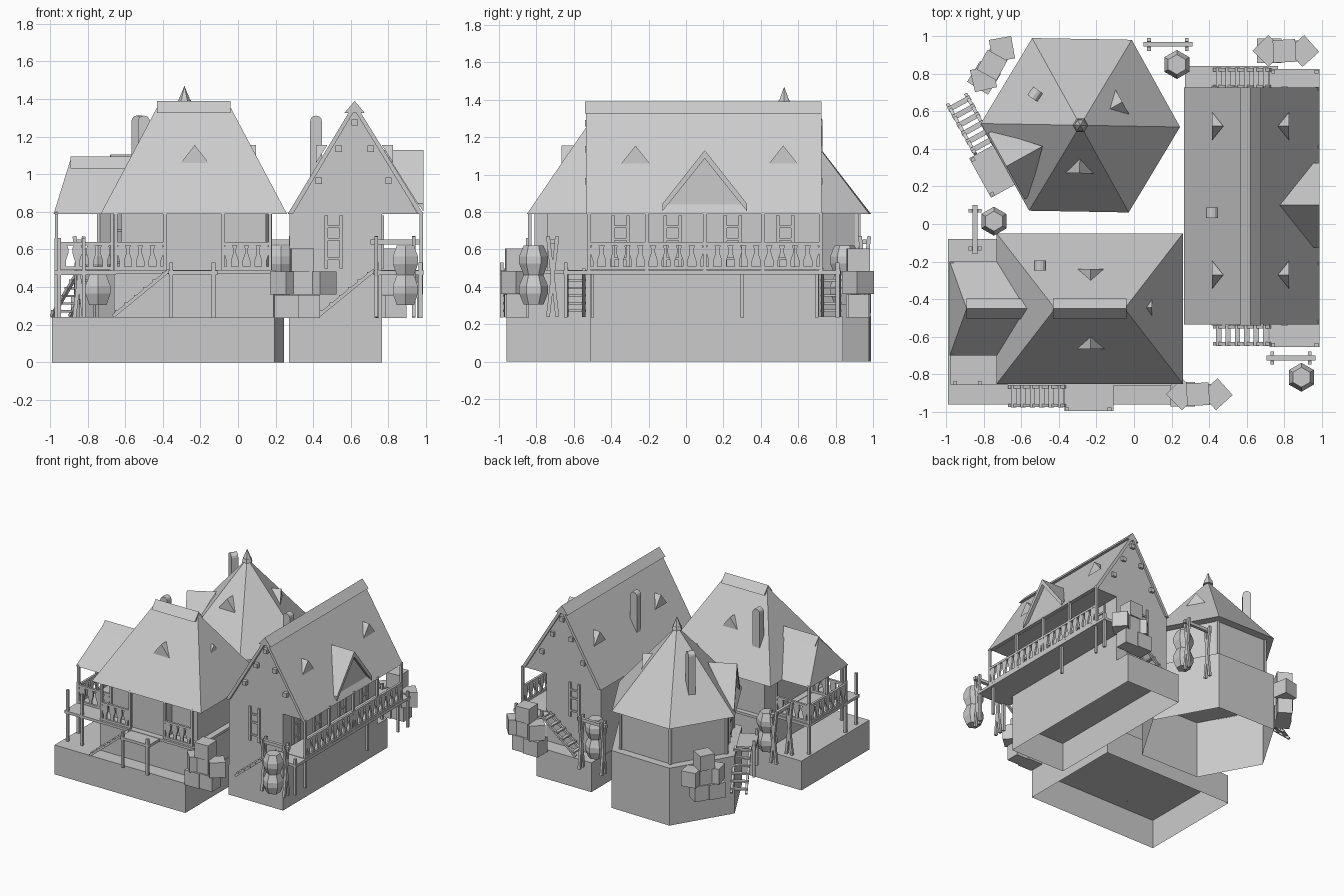
import bpy, bmesh
from math import cos, sin, pi, radians
from mathutils import Matrix, Vector

if "Cube" in bpy.data.objects:
    bpy.data.objects.remove(bpy.data.objects["Cube"])

I = Matrix.Identity(4)


def frame(x, y, z=0, deg=0):
    return Matrix.Translation((x, y, z)) @ Matrix.Rotation(radians(deg), 4, 'Z')


def finish(name, bm, M=I):
    bm.transform(M)
    bmesh.ops.recalc_face_normals(bm, faces=bm.faces[:])
    me = bpy.data.meshes.new(name)
    bm.to_mesh(me)
    bm.free()
    ob = bpy.data.objects.new(name, me)
    bpy.context.collection.objects.link(ob)
    return ob


def hull(name, pts, M=I, open_bottom=False):
    """Convex solid around points; optionally without its lowest face."""
    bm = bmesh.new()
    for p in pts:
        bm.verts.new(p)
    bmesh.ops.convex_hull(bm, input=bm.verts[:])
    bmesh.ops.dissolve_limit(bm, angle_limit=0.01, verts=bm.verts[:], edges=bm.edges[:])
    if open_bottom:
        low = [f for f in bm.faces if all(v.co.z < 0.001 for v in f.verts)]
        bmesh.ops.delete(bm, geom=low, context='FACES')
    return finish(name, bm, M)


def box(name, x, y, z, M=I, **k):
    return hull(name, [(a, b, c) for a in x for b in y for c in z], M, **k)


def prism(name, prof, y0, y1, M=I):
    """Extrude an x-z profile along y."""
    bm = bmesh.new()
    f = bm.faces.new([bm.verts.new((x, y0, z)) for x, z in prof])
    r = bmesh.ops.extrude_face_region(bm, geom=[f])
    for v in [g for g in r['geom'] if isinstance(g, bmesh.types.BMVert)]:
        v.co.y = y1
    return finish(name, bm, M)


def beam(name, p, q, w=0.016, M=I):
    p, q = Vector(p), Vector(q)
    R = Matrix.Translation(p) @ (q - p).to_track_quat('Z', 'Y').to_matrix().to_4x4()
    h = w / 2
    return box(name, (-h, h), (-h, h), (0, (q - p).length), M @ R)


def ring(r, z, c=(0, 0), off=0):
    return [(c[0] + r * cos(off + i * pi / 3), c[1] + r * sin(off + i * pi / 3), z) for i in range(6)]


def railing(p, q, n_posts):
    p, q = Vector(p).to_3d(), Vector(q).to_3d()
    d = q - p
    for z in (0.5, 0.63):
        beam("rail", p + Vector((0, 0, z)), q + Vector((0, 0, z)), 0.018)
    for i in range(n_posts):
        c = p + d * i / (n_posts - 1)
        beam("porch_post", (c.x, c.y, 0.47), (c.x, c.y, 0.8), 0.018)
    half = [(.013, .5), (.013, .54), (.026, .58), (.026, .605), (.016, .63)]
    prof = half + [(-x, z) for x, z in half[::-1]]
    n = round(d.length / 0.07)
    for i in range(n):
        c = p + d * (i + 0.5) / n
        R = Vector((1, 0, 0)).rotation_difference(d.normalized()).to_matrix().to_4x4()
        prism("baluster", prof, -0.007, 0.007, Matrix.Translation(c) @ R)


def stair(M, w=0.1):
    """Descends along local +x from z .48 to .24, centred on local y."""
    for s in (-1, 1):
        beam("stair_stringer", (0, s * w / 2, 0.49), (0.3, s * w / 2, 0.245), 0.018, M)
    for i in range(6):
        t = (i + 0.5) / 6
        x, z = 0.3 * t, 0.49 - 0.245 * t
        box("stair_step", (x - .014, x + .014), (-w / 2 - .012, w / 2 + .012), (z, z + .012), M)


def landing(x, y, M=I, posts=()):
    box("landing", x, y, (0.465, 0.487), M)
    for px, py in posts:
        beam("landing_post", (px, py, 0.235), (px, py, 0.53), 0.02, M)


def dormer(M, w=0.15, h=0.095, d=0.075):
    hull("small_dormer", [(-w / 2, 0, 0), (w / 2, 0, 0), (0, 0, h), (0, d, h)], M)


def big_dormer(M, w, h, d):
    # recessed gable between two roof leaves
    hull("dormer_gable", [(-w / 2, .03, 0), (w / 2, .03, 0), (0, .03, h - .02), (0, d, h - .02)], M)
    for s in (-1, 1):
        hull("dormer_roof", [(0, 0, h), (0, 0, h - .045), (s * w / 2, 0, .02), (s * w / 2, 0, -.02),
                             (0, d, h), (s * w / 2, .03, .02)], M)


def chimney(x, y, deg=0):
    arch = [(.032 * cos(i * pi / 6), 1.28 + .032 * sin(i * pi / 6)) for i in range(7)]
    prism("chimney", [(.032, .95)] + arch + [(-.032, .95)], -.027, .027, frame(x, y, 0, deg))


def ridge_cap(p, q, z, half=0.055, drop=0.065):
    nx, ny = (0, half) if p[1] == q[1] else (half, 0)
    hull("ridge_cap", [(x + s * nx, y + s * ny, z - (drop if s else 0)) for x, y in (p, q) for s in (-1, 0, 1)])


def crates(M):
    for x, z, s, a in ((-.08, .235, .13, 0), (.04, .235, .11, 0), (-.085, .36, .12, 45),
                       (.1, .36, .12, 42), (.005, .36, .1, 0), (0, .482, .12, 3)):
        box("crate", (-s / 2, s / 2), (-s / 2, s / 2), (z, z + .123), M @ frame(x, 0, 0, a))


def barrels(x, y):
    for z in (.305, .463):
        hull("barrel", ring(.053, z) + ring(.077, z + .06) + ring(.077, z + .1) + ring(.053, z + .158),
             frame(x, y, 0, 30))


def rack(M):
    for x in (-.1, .1):
        for s in (-1, 1):
            beam("rack_leg", (x, -.025 * s, .24), (x, .025 * s, .67), .02, M)
    beam("rack_bar", (-.13, 0, .64), (.13, 0, .64), .025, M)


def window(M, w=0.08, h=0.28):
    for x in (-w / 2, w / 2):
        beam("window_side", (x, 0, 0), (x, 0, h), .018, M)
    for z in (.05, h * .55, h - .06):
        beam("window_bar", (-w / 2, 0, z), (w / 2, 0, z), .014, M)


# ---- front-left house: base, storeys, hipped roof
box("front_base", (-.99, .195), (-.96, -.08), (0, .24), open_bottom=True)
box("front_lower_storey", (-.66, .19), (-.84, -.1), (.24, .47))
box("front_floor", (-.67, .2), (-.86, -.09), (.47, .49))
box("front_walls", (-.62, .15), (-.74, -.13), (.49, .8))
box("front_entrance", (-.39, -.08), (-.81, -.7), (.49, .8))
hull("front_roof", [(x, y, .79) for x in (-.73, .26) for y in (-.85, -.05)]
     + [(-.42, -.45, 1.375), (-.05, -.45, 1.375)])
ridge_cap((-.43, -.45), (-.04, -.45), 1.39)
for a, b in ((-.65, -.39), (-.08, .17)):
    railing((a, -.835), (b, -.835), 2)
for x, y, d in ((-.23, -.665, 0), (-.23, -.24, 180)):
    dormer(frame(x, y, 1.06, d))
dormer(frame(.095, -.445, 1.06, 90), d=.055)
chimney(-.5, -.22)
# side wing with veranda
hull("wing_roof", [(x, y, .79) for x in (-.98, -.55) for y in (-.7, -.2)]
     + [(-.89, -.45, 1.08), (-.4, -.45, 1.08)])
ridge_cap((-.89, -.45), (-.57, -.45), 1.095)
box("wing_deck", (-.975, -.65), (-.855, -.2), (.465, .487))
railing((-.965, -.685), (-.965, -.215), 3)
railing((-.965, -.685), (-.67, -.685), 2)
railing((-.965, -.215), (-.67, -.215), 2)
for x, y in ((-.95, -.845), (-.82, -.845), (-.965, -.685), (-.965, -.215)):
    beam("wing_post", (x, y, .24), (x, y, .66), .02)
# front landing and stair
landing((-.37, -.11), (-.995, -.85), posts=((-.355, -.985), (-.13, -.985)))
stair(frame(-.365, -.915, 0, 180))

# ---- right house: long gabled hall with balcony
box("right_base", (.27, .765), (-.51, .84), (0, .24), open_bottom=True)
box("right_walls", (.275, .765), (-.51, .71), (.24, .8))
prism("right_gable", [(.29, .79), (.955, .79), (.62, 1.36)], -.51, .71)
for s, e in ((-1, .265), (1, .985)):
    prism("right_roof_slope", [(e, .79), (.62, 1.38), (.62, 1.34), (e - s * .028, .79)], -.535, .725)
ridge_cap((.62, -.54), (.62, .725), 1.39)
for x, z in ((.43, .965), (.535, 1.135), (.62, 1.275), (.705, 1.135), (.80, .965)):
    for y0, y1 in ((-.54, -.5), (.7, .73)):
        box("purlin_end", (x - .017, x + .017), (y0, y1), (z - .017, z + .017))
box("balcony_deck", (.76, .985), (-.53, .73), (.465, .49))
railing((.975, -.52), (.975, .72), 5)
for y in (-.5, .3, .7):
    beam("balcony_leg", (.96, y, .235), (.96, y, .47), .018)
for y in (-.35, -.07, .25, .53):
    window(frame(.768, y, .5, 90))
window(frame(.51, -.512, .5))
window(frame(.51, .712, .5))
for y in (.52, -.27):
    dormer(frame(.825, y, 1.06, 90), d=.06)
    dormer(frame(.415, y, 1.06, -90), d=.06)
big_dormer(frame(.985, .1, .825, 90), .45, .305, .21)
chimney(.415, .06)
# end landings and stairs
for y0, y1, yp in ((-.655, -.53, -.643), (.725, .825, .81)):
    landing((.72, .985), (y0, y1), posts=((.74, yp), (.97, yp)))
    stair(frame(.725, (y0 + y1) / 2, 0, 180), .09)

# ---- hexagonal tower house
C, OFF = (-.285, .525), radians(-1)
hull("tower_base", ring(.53, 0, C, OFF) + ring(.53, .47, C, OFF), open_bottom=True)
hull("tower_walls", ring(.455, .47, C, OFF) + ring(.455, .8, C, OFF))
for x, y, z in ring(.455, .47, C, OFF):
    beam("tower_corner_post", (x, y, z), (x, y, .8), .022)
hull("tower_roof", ring(.53, .79, C, OFF) + [(*C, 1.39)])
hull("finial_collar", ring(.042, 1.365, C, OFF) + ring(.034, 1.395, C, OFF))
hull("finial", ring(.033, 1.39, C, OFF) + [(*C, 1.47)])
for a in (29, -91):
    r = radians(a)
    dormer(frame(C[0] + .255 * cos(r), C[1] + .255 * sin(r), 1.06, a + 90))
n = radians(209)
big_dormer(frame(C[0] + .45 * cos(n), C[1] + .45 * sin(n), .805, 299), .4, .3, .22)
window(frame(C[0] + .397 * cos(n), C[1] + .397 * sin(n), .48, 299), .1)
chimney(-.525, .69, -35)
# tower landing and stair, running along the dormer face
T = frame(-.755, .285, 0, 119)
landing((-.125, .115), (-.07, .075), T, posts=((-.11, .06), (.1, .06)))
stair(T @ frame(.12, -.02), .11)

# ---- yard goods
for x, y, a in ((.34, -.905, 0), (.8, .92, 0), (-.755, .845, 58)):
    crates(frame(x, y, 0, a))
for x, y in ((.228, .848), (-.745, .015), (.89, -.815)):
    barrels(x, y)
for x, y, a in ((.18, .955, 0), (-.845, -.03, 90), (.835, -.713, 0)):
    rack(frame(x, y, 0, a))
